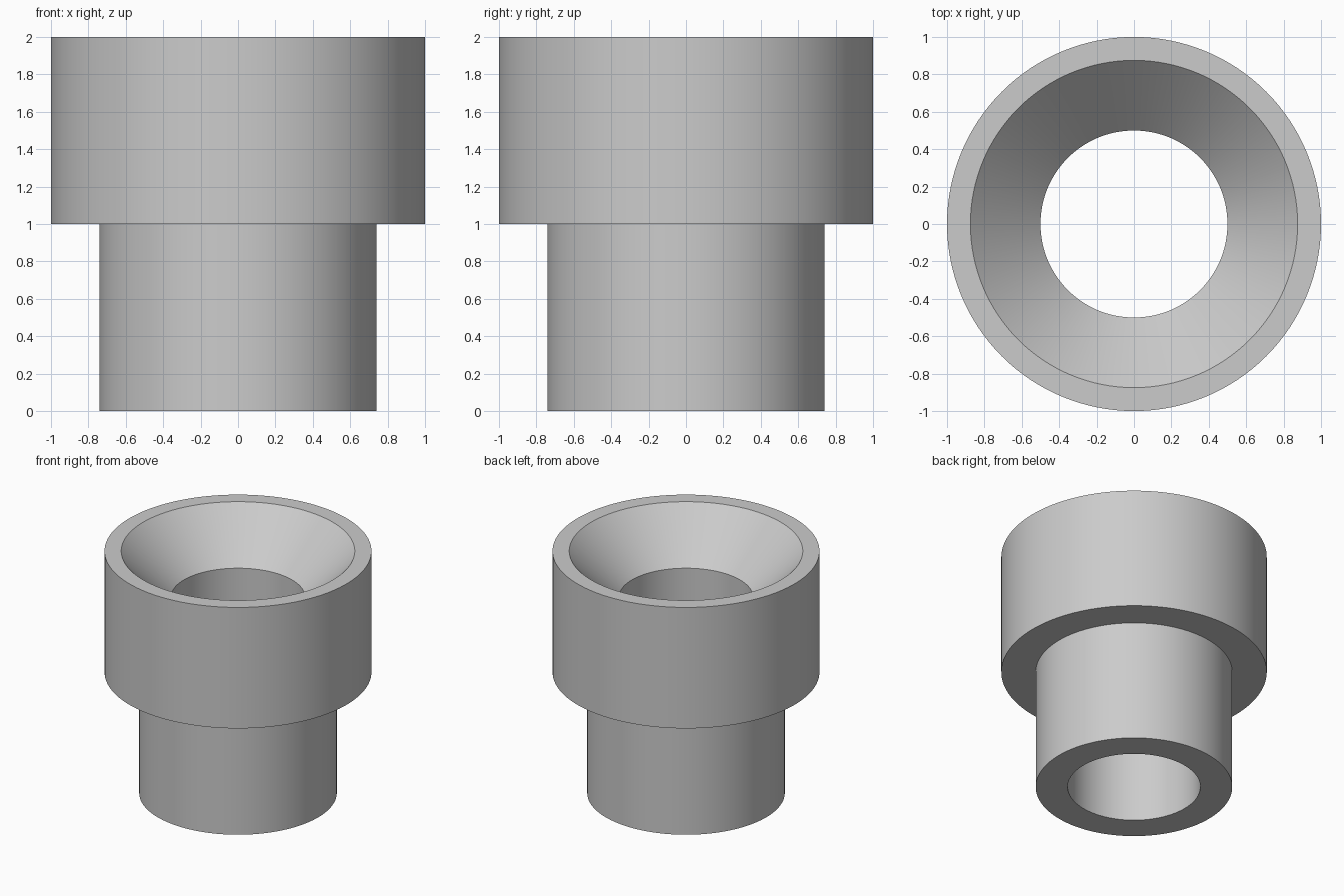
import bpy
import bmesh
from math import radians, tau
from mathutils import Matrix, Vector

cube = bpy.data.objects.get("Cube")
if cube:
    bpy.data.objects.remove(cube, do_unlink=True)

SEGMENTS = 128


def make_material(name, colour):
    mat = bpy.data.materials.new(name)
    mat.use_nodes = True
    mat.diffuse_color = colour
    mat.node_tree.nodes["Principled BSDF"].inputs["Base Color"].default_value = colour
    return mat


def lathe(name, profile, mat):
    """Revolve a closed (radius, height) profile around the z axis."""
    bm = bmesh.new()
    rings = []
    for i in range(SEGMENTS):
        turn = Matrix.Rotation(tau * i / SEGMENTS, 3, "Z")
        rings.append([bm.verts.new(turn @ Vector((r, 0, z))) for r, z in profile])
    for i, ring in enumerate(rings):
        following = rings[(i + 1) % SEGMENTS]
        for j in range(len(profile)):
            k = (j + 1) % len(profile)
            bm.faces.new((ring[j], following[j], following[k], ring[k]))
    bmesh.ops.recalc_face_normals(bm, faces=bm.faces)
    mesh = bpy.data.meshes.new(name)
    bm.to_mesh(mesh)
    bm.free()
    mesh.materials.append(mat)
    obj = bpy.data.objects.new(name, mesh)
    bpy.context.collection.objects.link(obj)
    bpy.ops.object.select_all(action="DESELECT")
    obj.select_set(True)
    bpy.context.view_layer.objects.active = obj
    bpy.ops.object.shade_smooth_by_angle(angle=radians(30))
    return obj


# Stepped sleeve: narrow neck, wide collar, chamfered mouth, straight bore
bore, neck, mouth, collar = 0.5, 0.74, 0.875, 1.0
step, top = 1.0, 2.0
chamfer_base = top - (mouth - bore)

grey = make_material("light grey", (0.6, 0.6, 0.6, 1))
lathe("stepped_sleeve", [
    (bore, 0), (neck, 0), (neck, step), (collar, step),
    (collar, top), (mouth, top), (bore, chamfer_base),
], grey)
